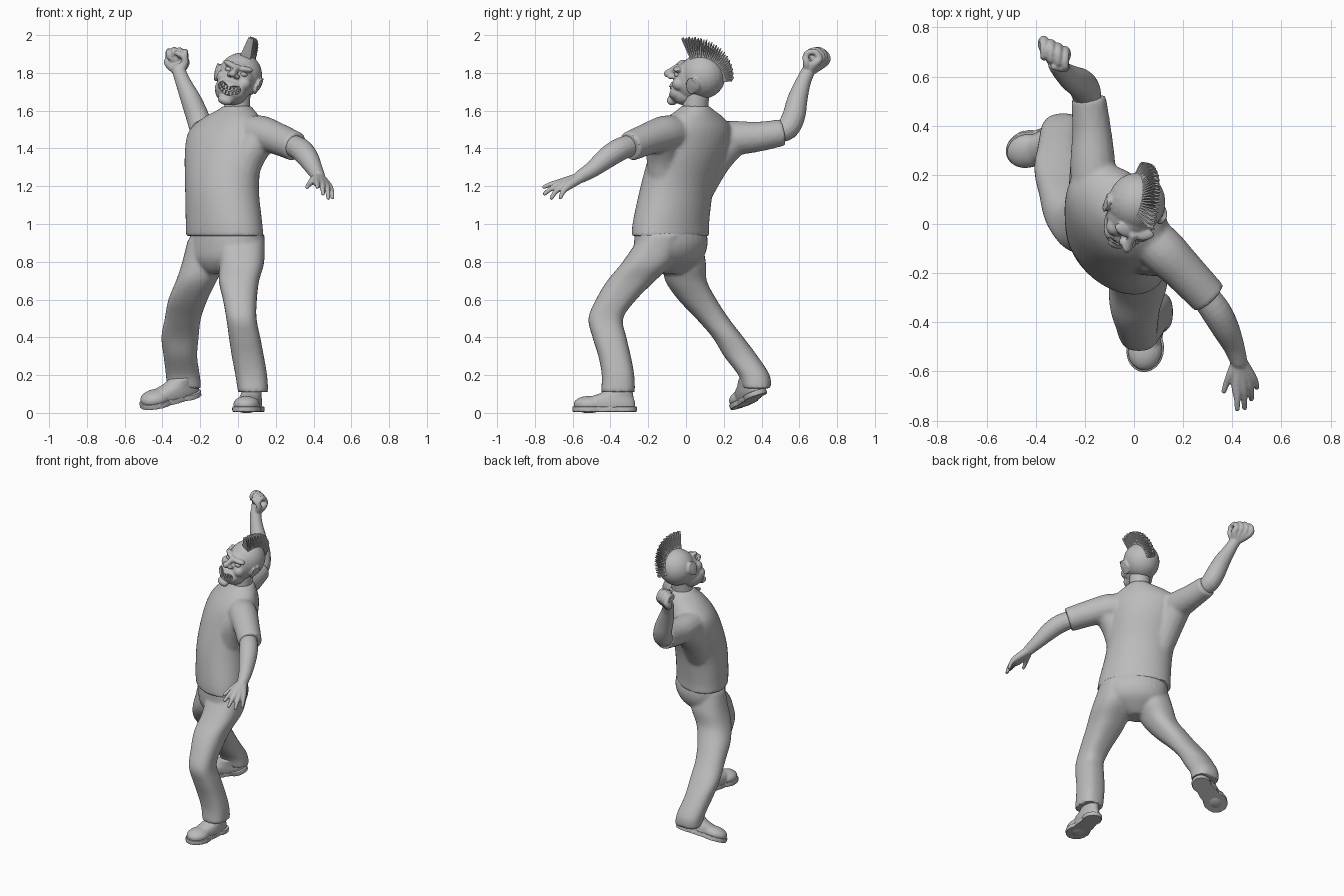
import bpy, bmesh, math
from math import sin, cos, pi, radians
from mathutils import Matrix, Vector

if "Cube" in bpy.data.objects:
    bpy.data.objects.remove(bpy.data.objects["Cube"], do_unlink=True)

grey = bpy.data.materials.new("clay_grey")
grey.use_nodes = True
grey.diffuse_color = (0.5, 0.5, 0.5, 1)
grey.node_tree.nodes["Principled BSDF"].inputs["Base Color"].default_value = (0.5, 0.5, 0.5, 1)


def flow(rows, steps=4):
    """Smooth curve through rows of numbers."""
    rows = [Vector(r) for r in rows]
    out = []
    for k in range(len(rows) - 1):
        p, q = rows[k], rows[k + 1]
        m0 = (q - rows[max(k - 1, 0)]) / 2
        m1 = (rows[min(k + 2, len(rows) - 1)] - p) / 2
        for i in range(steps):
            t = i / steps
            h = t * t * (3 - 2 * t)
            out.append(p * (1 - h) + q * h + m0 * (t * (1 - t) ** 2) - m1 * (t * t * (1 - t)))
    return out + [rows[-1]]


def skin_rings(bm, rings):
    """Bridge rings of points and cap both ends."""
    loops = [[bm.verts.new(p) for p in ring] for ring in rings]
    n = len(loops[0])
    for a, b in zip(loops, loops[1:]):
        for i in range(n):
            j = (i + 1) % n
            bm.faces.new((a[i], a[j], b[j], b[i]))
    bm.faces.new(loops[0][::-1])
    bm.faces.new(loops[-1])


def stack(bm, rows, turn=0, n=32, power=1):
    """Level ellipses (x, y, z, half length, half width); power under 1 squares them."""
    c, s = cos(radians(turn)), sin(radians(turn))
    bend = lambda v: math.copysign(abs(v) ** power, v)
    unit = [(bend(cos(2 * pi * i / n)), bend(sin(2 * pi * i / n))) for i in range(n)]
    rings = []
    for x, y, z, a, b in flow(rows):
        rings.append([Vector((x + u * a * c - v * b * s, y + u * a * s + v * b * c, z)) for u, v in unit])
    skin_rings(bm, rings)


def tube(bm, pts, round_end=False, n=16):
    """Round limb through (x, y, z, radius) points."""
    rows = flow(pts)
    ps = [Vector(r[:3]) for r in rows]
    rs = [r[3] for r in rows]
    if round_end:
        d = (ps[-1] - ps[-2]).normalized() * rs[-1]
        ps += [ps[-1] + d * 0.6, ps[-1] + d]
        rs += [rs[-1] * 0.8, rs[-1] * 0.25]
    rings, side = [], None
    for k, p in enumerate(ps):
        t = (ps[min(k + 1, len(ps) - 1)] - ps[max(k - 1, 0)]).normalized()
        side = t.orthogonal() if side is None else side - t * side.dot(t)
        side.normalize()
        up = t.cross(side)
        rings.append([p + rs[k] * (side * cos(2 * pi * i / n) + up * sin(2 * pi * i / n))
                      for i in range(n)])
    skin_rings(bm, rings)


def blob(bm, at, size, rot=(0, 0, 0)):
    m = Matrix.Translation(at)
    for ang, ax in zip(rot, "XYZ"):
        m = m @ Matrix.Rotation(radians(ang), 4, ax)
    bmesh.ops.create_uvsphere(bm, u_segments=24, v_segments=16, radius=1,
                              matrix=m @ Matrix.Diagonal((*size, 1)))


def finish(name, bm, voxel=0, relax=0, place=None, cutter=None):
    """Turn the bmesh into a smooth shaded object, fused when voxel is set."""
    bmesh.ops.recalc_face_normals(bm, faces=bm.faces)
    me = bpy.data.meshes.new(name)
    bm.to_mesh(me)
    bm.free()
    me.materials.append(grey)
    ob = bpy.data.objects.new(name, me)
    bpy.context.collection.objects.link(ob)
    if voxel:
        r = ob.modifiers.new("fuse", 'REMESH')
        r.mode, r.voxel_size, r.use_smooth_shade = 'VOXEL', voxel, True
    if relax:
        s = ob.modifiers.new("relax", 'SMOOTH')
        s.factor, s.iterations = 0.5, relax
    if cutter:
        b = ob.modifiers.new("cut", 'BOOLEAN')
        b.operation, b.object, b.solver = 'DIFFERENCE', cutter, 'EXACT'
    bpy.ops.object.select_all(action='DESELECT')
    ob.select_set(True)
    bpy.context.view_layer.objects.active = ob
    bpy.ops.object.convert(target='MESH')
    bpy.ops.object.shade_smooth_by_angle(angle=radians(40))
    if place:
        ob.matrix_world = place
    return ob


# Shirt: twisted torso, two short sleeves and cloth stretched under each armpit
bm = bmesh.new()
stack(bm, [(-.07, -.083, .935, .24, .165), (-.075, -.078, 1.02, .232, .167),
           (-.085, -.045, 1.2, .218, .17), (-.075, .015, 1.38, .235, .174),
           (-.06, .045, 1.49, .237, .157), (-.035, .05, 1.56, .18, .122),
           (-.01, .05, 1.605, .1, .09), (-.005, .05, 1.625, .075, .075)], -45, 40)
tube(bm, [(.05, -.04, 1.48, .09), (.12, -.11, 1.48, .095), (.2, -.19, 1.455, .086), (.305, -.30, 1.41, .079)])
tube(bm, [(-.165, .14, 1.455, .09), (-.168, .25, 1.455, .092), (-.172, .38, 1.462, .08), (-.185, .515, 1.485, .071)])
tube(bm, [(-.15, .04, 1.15, .09), (-.165, .14, 1.34, .1), (-.17, .24, 1.44, .09)], True)
tube(bm, [(.01, -.12, 1.2, .08), (.05, -.12, 1.35, .09), (.12, -.13, 1.45, .085)], True)
finish("shirt", bm, .01, 7)

# Trousers: pelvis and two striding legs
bm = bmesh.new()
stack(bm, [(-.065, -.083, 1.0, .215, .145), (-.058, -.08, .9, .225, .16), (-.07, -.085, .82, .2, .145),
           (-.09, -.09, .765, .12, .1), (-.1, -.09, .735, .05, .06)], -45)
stack(bm, [(.01, -.13, .94, .13, .11), (.02, -.2, .8, .119, .135), (.005, -.29, .7, .107, .127),
           (.01, -.37, .6, .09, .107), (.018, -.425, .5, .08, .092), (.035, -.405, .4, .083, .09),
           (.052, -.378, .3, .085, .086), (.07, -.36, .2, .084, .086), (.08, -.36, .11, .08, .09)], power=.78)
stack(bm, [(-.165, -.02, .92, .1, .1), (-.18, -.01, .8, .115, .115), (-.22, .0, .7, .108, .11),
           (-.265, .06, .6, .104, .102), (-.292, .14, .5, .096, .087), (-.307, .222, .4, .099, .082),
           (-.305, .29, .3, .089, .089), (-.292, .36, .2, .09, .083), (-.285, .375, .13, .09, .075)], power=.85)
finish("trousers", bm, .01, 6)

# Shoes: broad sole and rounded upper, toe towards -y
turn = lambda a, ax: Matrix.Rotation(radians(a), 4, ax)
for side, place in (
        ("left", Matrix.Translation((.06, -.43, .006)) @ turn(-10, 'Z')),
        ("right", Matrix.Translation((-.355, .337, .061)) @ turn(-70, 'Z') @ turn(13, 'X') @ turn(15, 'Y'))):
    bm = bmesh.new()
    for y, wide, long in ((-.082, .076, .092), (0, .061, .13), (.1, .062, .072)):
        stack(bm, [(0, y, 0, wide, long), (0, y, .028, wide, long)])
    finish(side + "_sole", bm, .005, 1, place=place)
    bm = bmesh.new()
    blob(bm, (0, -.085, .038), (.07, .083, .046))
    stack(bm, [(0, .02, .02, .058, .145), (0, .02, .05, .06, .143), (0, .03, .075, .057, .125),
               (0, .06, .095, .053, .092), (0, .085, .125, .05, .062)])
    finish(side + "_shoe", bm, .007, 5, place=place)

# Left arm with an open, spread hand
bm = bmesh.new()
tube(bm, [(.27, -.27, 1.425, .055), (.33, -.35, 1.395, .061), (.37, -.42, 1.35, .057),
          (.405, -.495, 1.29, .044), (.427, -.56, 1.25, .035)], True)
wrist = (.427, -.55, 1.25, .028)
for knuckle, mid, tip in (((.418, -.66, 1.22), (.42, -.71, 1.212), (.42, -.752, 1.196)),
                          ((.442, -.66, 1.212), (.448, -.71, 1.19), (.45, -.748, 1.16)),
                          ((.463, -.65, 1.202), (.475, -.69, 1.172), (.478, -.712, 1.138)),
                          ((.478, -.625, 1.2), (.495, -.65, 1.172), (.5, -.665, 1.14)),
                          ((.4, -.605, 1.232), (.378, -.645, 1.212), (.366, -.68, 1.195))):
    tube(bm, [wrist, (*knuckle, .022), (*mid, .014), (*tip, .011)], True, 12)
finish("left_arm", bm, .0055, 3)

# Right arm raised with a clenched fist
bm = bmesh.new()
tube(bm, [(-.185, .47, 1.48, .052), (-.195, .535, 1.505, .061), (-.215, .57, 1.57, .061),
          (-.25, .59, 1.66, .054), (-.29, .62, 1.75, .041), (-.315, .65, 1.815, .036)], True)
wrist = (-.315, .65, 1.81, .03)
blob(bm, (-.325, .695, 1.875), (.042, .04, .035))
for i in range(4):
    x, y, drop = -.367 + .029 * i, -.014 * i, .008 * abs(i - 1.4)
    tube(bm, [wrist, (x, y + .725, 1.85, .024), (x, y + .748, 1.888 - drop, .019), (x, y + .725, 1.923 - drop, .017),
              (x, y + .683, 1.918 - drop, .015), (x, y + .68, 1.895 - drop, .014)], True, 12)
tube(bm, [wrist, (-.283, .64, 1.85, .021), (-.287, .633, 1.885, .017), (-.325, .64, 1.905, .014)], True, 12)
finish("right_arm", bm, .0055, 3)

# Neck
bm = bmesh.new()
tube(bm, [(-.01, .05, 1.56, .072), (-.005, .05, 1.62, .068), (.0, .06, 1.72, .068)], n=28)
finish("neck", bm)

# Head, modelled upright and then tilted into place
pose = Matrix.Translation((.008, .088, 1.775)) @ turn(-13, 'Z') @ turn(18, 'Y')
bm = bmesh.new()
for s in (-1, 0, 1):
    blob(bm, (.033 * s, -.195, -.073 + .013 * abs(s)), (.036, .07, .024), (0, -22 * s, 0))
mouth = finish("mouth_cutter", bm, .004)
mouth.hide_render = True

bm = bmesh.new()
blob(bm, (0, 0, .01), (.116, .122, .122))
blob(bm, (0, -.06, -.02), (.1, .094, .115))
blob(bm, (0, -.09, -.083), (.086, .095, .066))
blob(bm, (0, -.135, -.068), (.083, .055, .055))
blob(bm, (0, -.172, -.125), (.042, .03, .026))
tube(bm, [(0, -.125, .065, .018), (0, -.163, .04, .017), (0, -.19, .022, .02)], True)
for s in (-1, 1):
    blob(bm, (.02 * s, -.167, .012), (.017, .02, .014))
    blob(bm, (.06 * s, -.115, -.015), (.036, .038, .036))
    blob(bm, (.042 * s, -.122, .06), (.046, .024, .016), (0, -10 * s, 15 * s))
    blob(bm, (.116 * s, -.03, -.012), (.012, .032, .044), (0, 10 * s, 0))
    blob(bm, (.106 * s, -.035, -.02), (.02, .02, .028))
    rim = [(s * (.12 + .006 * sin(a)), -.028 - .032 * cos(a), -.01 + .044 * sin(a), .007)
           for a in [radians(d) for d in range(-80, 201, 40)]]
    tube(bm, rim, True, 8)
finish("head", bm, .006, 6, place=pose, cutter=mouth)
bpy.data.objects.remove(mouth, do_unlink=True)

# Eyes
bm = bmesh.new()
for s in (-1, 1):
    blob(bm, (.042 * s, -.123, .032), (.021, .02, .014))
finish("eyes", bm, place=pose)

# Teeth: two curved rows inside the grin
bm = bmesh.new()
for z in (-.058, -.084):
    for i in range(-3, 4):
        a = i * .26
        m = Matrix.Translation((.066 * sin(a), -.112 - .06 * cos(a), z + .0018 * i * i)) @ Matrix.Rotation(a, 4, 'Z')
        bmesh.ops.create_cube(bm, size=1, matrix=m @ Matrix.Diagonal((.0135, .012, .02, 1)))
finish("teeth", bm, place=pose)

# Mohawk: a dense fan of flattened spikes, longest at the front
bm = bmesh.new()
count = 30
for i in range(count):
    t = i / (count - 1)
    a = -22 + 117 * t
    reach = .165 + .077 * (1 - t) ** 1.4 - .005 * (i % 2)
    depth = reach - .1
    m = turn(4, 'Y') @ turn(-a, 'X') @ Matrix.Translation((0, 0, .1 + depth / 2))
    bmesh.ops.create_cone(bm, cap_ends=True, segments=6, radius1=1, radius2=.45, depth=depth,
                          matrix=m @ Matrix.Diagonal((.038, .0095, 1, 1)))
finish("mohawk", bm, place=pose)
